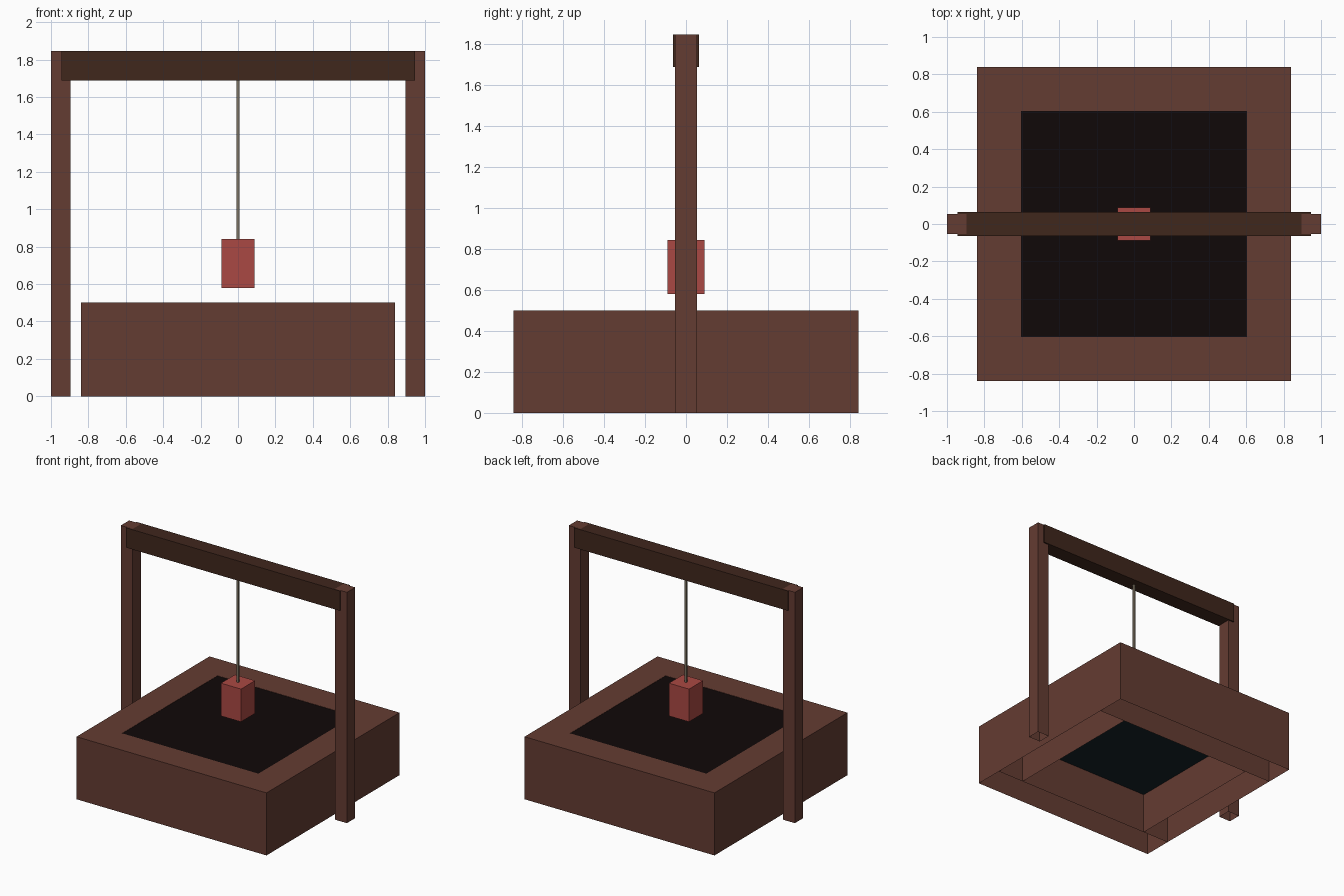
import bpy, bmesh

if "Cube" in bpy.data.objects:
    bpy.data.objects.remove(bpy.data.objects["Cube"])


def material(name, rgb):
    # sRGB 0-255 to linear
    mat = bpy.data.materials.new(name)
    mat.diffuse_color = [(c / 255) ** 2.2 for c in rgb] + [1]
    mat.use_nodes = True
    mat.node_tree.nodes["Principled BSDF"].inputs["Base Color"].default_value = mat.diffuse_color
    return mat


BRICK = material("brick_brown", (100, 62, 53))
TIMBER = material("dark_timber", (66, 43, 34))
RED = material("bucket_red", (168, 74, 69))
ROPE = material("rope_tan", (122, 112, 96))
DARK = material("dark_opening", (23, 17, 17))
WATER = material("deep_water", (27, 40, 44))


def finish(name, bm, mat):
    mesh = bpy.data.meshes.new(name)
    bm.to_mesh(mesh)
    bm.free()
    mesh.materials.append(mat)
    obj = bpy.data.objects.new(name, mesh)
    bpy.context.collection.objects.link(obj)
    return obj


def box(name, x, y, z, mat, open_bottom=False):
    # x, y, z are (low, high) ranges
    bm = bmesh.new()
    bmesh.ops.create_cube(bm, size=1)
    for v in bm.verts:
        v.co = [r[0] if c < 0 else r[1] for c, r in zip(v.co, (x, y, z))]
    if open_bottom:
        bm.normal_update()
        down = [f for f in bm.faces if f.normal.z < -0.5]
        bmesh.ops.delete(bm, geom=down, context='FACES_ONLY')
    return finish(name, bm, mat)


def sheet(name, half, z, mat):
    bm = bmesh.new()
    bmesh.ops.create_grid(bm, x_segments=1, y_segments=1, size=half)
    bmesh.ops.translate(bm, verts=bm.verts, vec=(0, 0, z))
    return finish(name, bm, mat)


OUT, INN, RIM = 0.84, 0.603, 0.50
TOP = 1.845

# Well walls: full-width front and back, shorter sides between them
box("front_wall", (-OUT, OUT), (-OUT, -INN), (0, RIM), BRICK, True)
box("back_wall", (-OUT, OUT), (INN, OUT), (0, RIM), BRICK, True)
box("left_wall", (-OUT, -INN), (-INN, INN), (0, RIM), BRICK, True)
box("right_wall", (INN, OUT), (-INN, INN), (0, RIM), BRICK, True)

# Dark opening at the rim, water surface below it
sheet("dark_opening", INN, RIM - 0.002, DARK)
sheet("water", INN, 0.33, WATER)

# Posts and crossbeam
box("left_post", (-1, -0.895), (-0.0525, 0.0525), (0, TOP), BRICK, True)
box("right_post", (0.895, 1), (-0.0525, 0.0525), (0, TOP), BRICK, True)
box("crossbeam", (-0.945, 0.945), (-0.063, 0.063), (1.687, TOP), TIMBER)

# Rope and hanging bucket
box("rope", (-0.009, 0.009), (-0.009, 0.009), (0.84, 1.69), ROPE)
box("bucket", (-0.089, 0.089), (-0.089, 0.089), (0.58, 0.842), RED)
